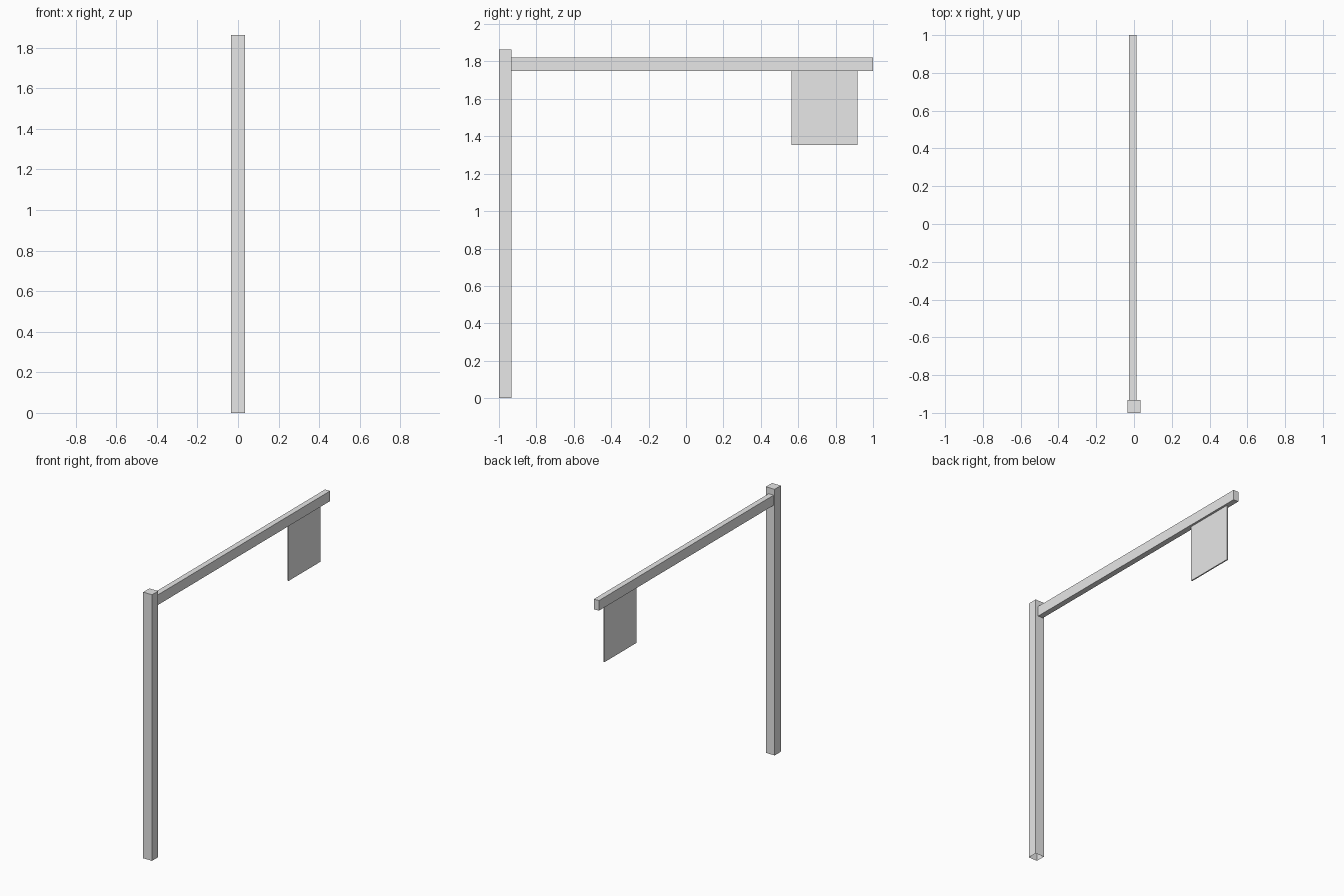
import bpy
import bmesh
from mathutils import Vector

cube = bpy.data.objects.get("Cube")
if cube:
    bpy.data.objects.remove(cube, do_unlink=True)

GREY = (0.8, 0.8, 0.8, 1.0)
grey = bpy.data.materials.new("light_grey")
grey.use_nodes = True
grey.diffuse_color = GREY
grey.node_tree.nodes["Principled BSDF"].inputs["Base Color"].default_value = GREY


def box(name, low, high, open_bottom=False):
    """Flat-shaded box between two corners, optionally without its base."""
    low, high = Vector(low), Vector(high)
    bm = bmesh.new()
    bmesh.ops.create_cube(bm, size=1)
    bmesh.ops.scale(bm, vec=high - low, verts=bm.verts)
    if open_bottom:
        base = [f for f in bm.faces if f.normal.z < -0.9]
        bmesh.ops.delete(bm, geom=base, context="FACES_ONLY")
    mesh = bpy.data.meshes.new(name)
    bm.to_mesh(mesh)
    bm.free()
    mesh.materials.append(grey)
    obj = bpy.data.objects.new(name, mesh)
    obj.location = (low + high) / 2
    bpy.context.collection.objects.link(obj)
    return obj


# Upright post, hollow at the ground
box("post", (-0.034, -1, 0), (0.034, -0.932, 1.863), open_bottom=True)

# Horizontal arm, set slightly to the right of the post's centre
box("arm", (-0.026, -0.932, 1.749), (0.013, 1, 1.82))

# Thin panel hanging under the arm
box("hanging_panel", (-0.011, 0.563, 1.353), (-0.002, 0.916, 1.749))
